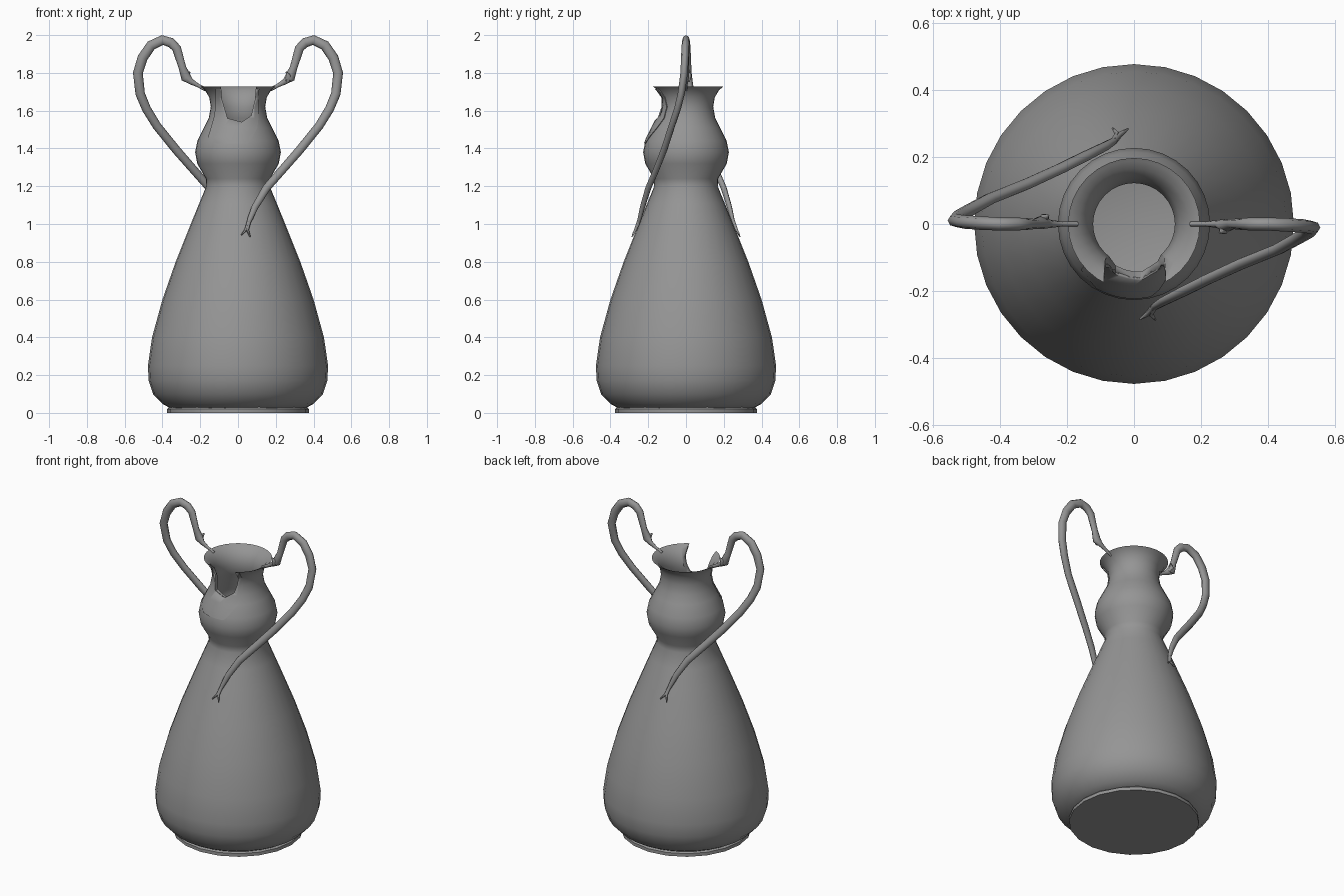
import bpy, bmesh, math
from mathutils import Vector

cube = bpy.data.objects.get("Cube")
if cube:
    bpy.data.objects.remove(cube)

clay = bpy.data.materials.new("grey clay")
clay.use_nodes = True
GREY = (0.3, 0.3, 0.3, 1)
clay.diffuse_color = GREY
clay.node_tree.nodes["Principled BSDF"].inputs["Base Color"].default_value = GREY


def finish(name, bm, angle=50):
    bmesh.ops.recalc_face_normals(bm, faces=bm.faces)
    mesh = bpy.data.meshes.new(name)
    bm.to_mesh(mesh)
    bm.free()
    obj = bpy.data.objects.new(name, mesh)
    bpy.context.collection.objects.link(obj)
    mesh.materials.append(clay)
    activate(obj)
    bpy.ops.object.shade_smooth_by_angle(angle=math.radians(angle))
    return obj


def activate(obj):
    bpy.ops.object.select_all(action='DESELECT')
    obj.select_set(True)
    bpy.context.view_layer.objects.active = obj


def skin(bm, rings):
    # Joins closed rings of equal length and caps both ends
    rows = [[bm.verts.new(p) for p in ring] for ring in rings]
    for a, b in zip(rows, rows[1:]):
        for i in range(len(a)):
            j = (i + 1) % len(a)
            bm.faces.new((a[i], a[j], b[j], b[i]))
    bm.faces.new(rows[0])
    bm.faces.new(rows[-1])


def circle(r, z, sides):
    turns = [2 * math.pi * i / sides for i in range(sides)]
    return [(r * math.cos(t), r * math.sin(t), z) for t in turns]


# Body: outer wall from base to rim, then the inner wall back down
outer = [(0.35, 0.02), (0.40, 0.048), (0.45, 0.10), (0.473, 0.17), (0.477, 0.25),
         (0.455, 0.40), (0.40, 0.60), (0.33, 0.80), (0.25, 1.0), (0.205, 1.11),
         (0.168, 1.20), (0.17, 1.24), (0.216, 1.32), (0.227, 1.38), (0.215, 1.44),
         (0.18, 1.51), (0.155, 1.56), (0.144, 1.62), (0.152, 1.67), (0.176, 1.71),
         (0.197, 1.727)]
inner = [(0.188, 1.722), (0.165, 1.71), (0.137, 1.67), (0.122, 1.62), (0.135, 1.56),
         (0.19, 1.44), (0.20, 1.38), (0.145, 1.22), (0.22, 1.0), (0.43, 0.40),
         (0.43, 0.14), (0.35, 0.06)]
bm = bmesh.new()
skin(bm, [circle(r, z, 32) for r, z in outer + inner])
body = finish("vase_body", bm)

# Foot: slightly uneven disc under the body
bm = bmesh.new()
foot_top = [(x, y, 0.036 + 0.006 * math.sin(2.5 * i)) for i, (x, y, z) in enumerate(circle(0.358, 0, 20))]
skin(bm, [circle(0.375, 0, 20), circle(0.375, 0.02, 20), foot_top])
finish("foot_ring", bm, 35)


def radius_at(z):
    for (r0, z0), (r1, z1) in zip(outer, outer[1:]):
        if z0 <= z <= z1:
            return r0 + (r1 - r0) * (z - z0) / (z1 - z0)
    return outer[-1][0]


# Spout patch: thin raised skin around the notch
bm = bmesh.new()
levels = [(1.425, -0.11, 0.05), (1.46, -0.155, 0.075), (1.51, -0.14, 0.10),
          (1.56, -0.125, 0.105), (1.62, -0.115, 0.105), (1.67, -0.115, 0.105), (1.715, -0.115, 0.11)]
steps = 10
rings = []
for z, left, right in levels:
    r = radius_at(z)
    a, b = math.asin(left / r), math.asin(right / r)
    angles = [a + (b - a) * i / steps for i in range(steps + 1)]
    front = [((r + 0.005) * math.sin(t), -(r + 0.005) * math.cos(t), z) for t in angles]
    back = [((r - 0.004) * math.sin(t), -(r - 0.004) * math.cos(t), z) for t in reversed(angles)]
    rings.append(front + back)
skin(bm, rings)
patch = finish("spout_patch", bm)

# Pouring notch cut through the front of the rim
bm = bmesh.new()
notch = [(-0.095, 1.8), (-0.085, 1.66), (-0.055, 1.56), (0.02, 1.54),
         (0.07, 1.575), (0.09, 1.66), (0.10, 1.8)]
skin(bm, [[(x, y, z) for x, z in notch] for y in (-0.35, -0.05)])
cutter = finish("notch_cutter", bm)
cutter.hide_render = True
for target in (body, patch):
    mod = target.modifiers.new("notch", 'BOOLEAN')
    mod.operation = 'DIFFERENCE'
    mod.solver = 'EXACT'
    mod.object = cutter
    activate(target)
    bpy.ops.object.modifier_apply(modifier=mod.name)
bpy.data.objects.remove(cutter)


def tube(bm, path, sides=8, flat=1.0):
    # Sweeps an oval section along (x, y, z, radius) points
    pts = [Vector(p[:3]) for p in path]
    rings = []
    for i, p in enumerate(pts):
        along = (pts[min(i + 1, len(pts) - 1)] - pts[max(i - 1, 0)]).normalized()
        u = along.cross(Vector((0, 1, 0))).normalized()
        v = along.cross(u)
        r = path[i][3]
        rings.append([p + u * r * x + v * r * y * flat for x, y, z in circle(1, 0, sides)])
    skin(bm, rings)


# Handles: looping tendrils, the second is the first turned half round
loop = [(0.17, 0, 1.712, 0.010), (0.215, 0, 1.735, 0.010), (0.25, 0, 1.755, 0.016),
        (0.275, -0.005, 1.775, 0.027), (0.295, 0, 1.83, 0.020), (0.325, 0, 1.93, 0.024),
        (0.355, 0, 1.96, 0.026), (0.40, 0, 1.974, 0.026), (0.46, -0.003, 1.945, 0.027),
        (0.505, -0.006, 1.88, 0.027), (0.53, -0.01, 1.80, 0.026), (0.518, -0.025, 1.69, 0.025),
        (0.485, -0.045, 1.61, 0.024), (0.43, -0.075, 1.52, 0.023), (0.325, -0.117, 1.39, 0.023),
        (0.22, -0.165, 1.27, 0.022), (0.15, -0.2, 1.19, 0.021), (0.09, -0.23, 1.09, 0.018),
        (0.065, -0.245, 1.03, 0.014), (0.05, -0.258, 0.99, 0.008)]
tips = [[(0.06, -0.248, 1.02, 0.011), (0.042, -0.267, 0.97, 0.008), (0.018, -0.284, 0.942, 0.003)],
        [(0.06, -0.248, 1.02, 0.011), (0.05, -0.268, 0.97, 0.008), (0.064, -0.286, 0.932, 0.003)]]
spur = [(0.265, -0.005, 1.76, 0.018), (0.268, -0.018, 1.785, 0.014), (0.255, -0.025, 1.805, 0.003)]
for name, turn in (("left_handle", 0), ("right_handle", math.pi)):
    bm = bmesh.new()
    tube(bm, loop, flat=0.75)
    for strand in tips + [spur]:
        tube(bm, strand, 6)
    handle = finish(name, bm, 60)
    handle.rotation_euler.z = turn
